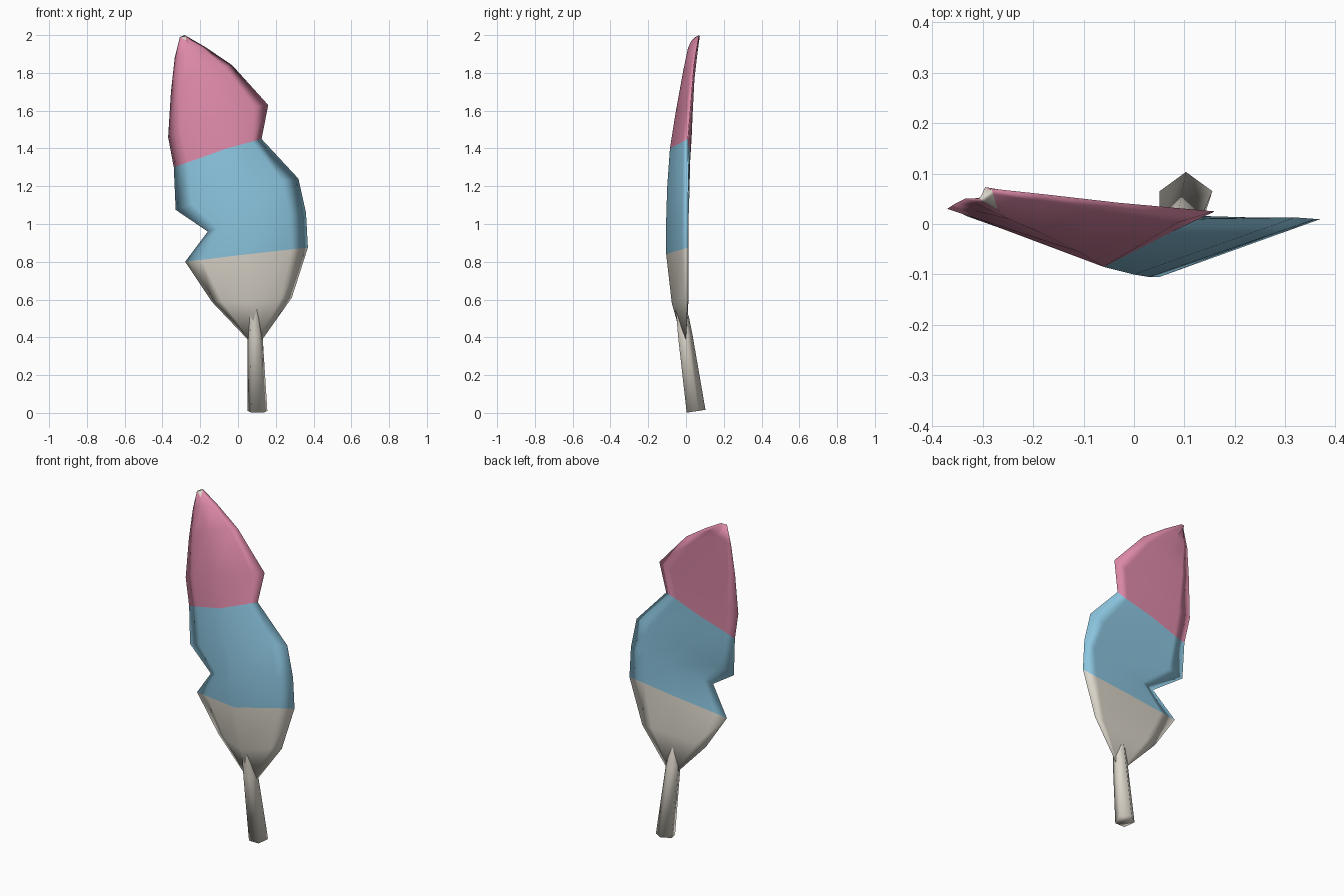
import bpy, bmesh, math
from mathutils import Vector

cube = bpy.data.objects.get("Cube")
if cube:
    bpy.data.objects.remove(cube, do_unlink=True)


def make_material(name, rgb):
    mat = bpy.data.materials.new(name)
    mat.use_nodes = True
    color = (*rgb, 1)
    mat.diffuse_color = color
    mat.node_tree.nodes["Principled BSDF"].inputs["Base Color"].default_value = color
    return mat


cream = make_material("cream", (.71, .67, .59))
blue = make_material("sky_blue", (.26, .56, .74))
pink = make_material("rose_pink", (.72, .25, .39))


def loft(name, rings, materials, pick):
    """Skin a list of equal-length rings; pick(row) gives the material slot, caps use slot 0."""
    bm = bmesh.new()
    rows = [[bm.verts.new(p) for p in ring] for ring in rings]
    n = len(rows[0])
    for r, (low, high) in enumerate(zip(rows, rows[1:])):
        for i in range(n):
            j = (i + 1) % n
            bm.faces.new((low[i], low[j], high[j], high[i])).material_index = pick(r)
    bm.faces.new(rows[0][::-1])
    bm.faces.new(rows[-1])
    bmesh.ops.recalc_face_normals(bm, faces=bm.faces)
    for face in bm.faces:
        face.smooth = True
    mesh = bpy.data.meshes.new(name)
    bm.to_mesh(mesh)
    bm.free()
    for mat in materials:
        mesh.materials.append(mat)
    bpy.context.collection.objects.link(bpy.data.objects.new(name, mesh))


# Vane: outer edge, front ridge and inner edge of each row, bottom to top
vane_rows = [
    ((.05, 0, .39), (.09, -.02, .385), (.13, 0, .39)),
    ((-.14, .01, .59), (.07, -.075, .58), (.285, .01, .61)),
    ((-.28, .01, .80), (.05, -.105, .84), (.37, .01, .875)),
    ((-.16, -.03, .96), (.03, -.105, 1.02), (.36, .01, 1.06)),
    ((-.33, .015, 1.075), (0, -.10, 1.19), (.32, .013, 1.24)),
    ((-.34, .02, 1.30), (-.06, -.085, 1.40), (.125, .01, 1.45)),
    ((-.37, .03, 1.46), (-.11, -.055, 1.59), (.16, .025, 1.63)),
    ((-.355, .04, 1.70), (-.19, -.015, 1.81), (-.03, .042, 1.84)),
    ((-.335, .05, 1.88), (-.25, .01, 1.93), (-.17, .058, 1.935)),
    ((-.308, .05, 1.99), (-.27, .028, 1.97), (-.282, .07, 2)),
]


def vane_ring(left, ridge, right):
    """Close a row with a nearly flat back and narrow borders beside both edges."""
    left, ridge, right = Vector(left), Vector(ridge), Vector(right)
    back = left.lerp(right, .5)
    back.y = max(left.y, right.y) + .003
    return [left, left.lerp(ridge, .27), ridge, right.lerp(ridge, .27), right,
            right.lerp(left, .15), back, left.lerp(right, .15)]


loft("feather_vane", [vane_ring(*row) for row in vane_rows], [cream, blue, pink],
     lambda r: 0 if r < 2 else 1 if r < 5 else 2)

# Shaft: five-sided quill tapering up inside the vane (x, y, z, radius)
shaft_path = [
    (.103, .048, .008, .055), (.09, -.008, .41, .042), (.085, -.02, .5, .036),
    (.075, -.045, .62, .024), (.03, -.05, 1.02, .018), (-.06, -.04, 1.4, .014),
    (-.19, .015, 1.81, .01),
]


def shaft_ring(x, y, z, radius):
    ring = []
    for i in range(5):
        a = math.pi / 2 + math.tau * i / 5
        dy = radius * math.sin(a)
        ring.append(Vector((x + radius * math.cos(a), y + dy, z + .15 * dy)))
    return ring


loft("feather_shaft", [shaft_ring(*p) for p in shaft_path], [cream], lambda r: 0)
